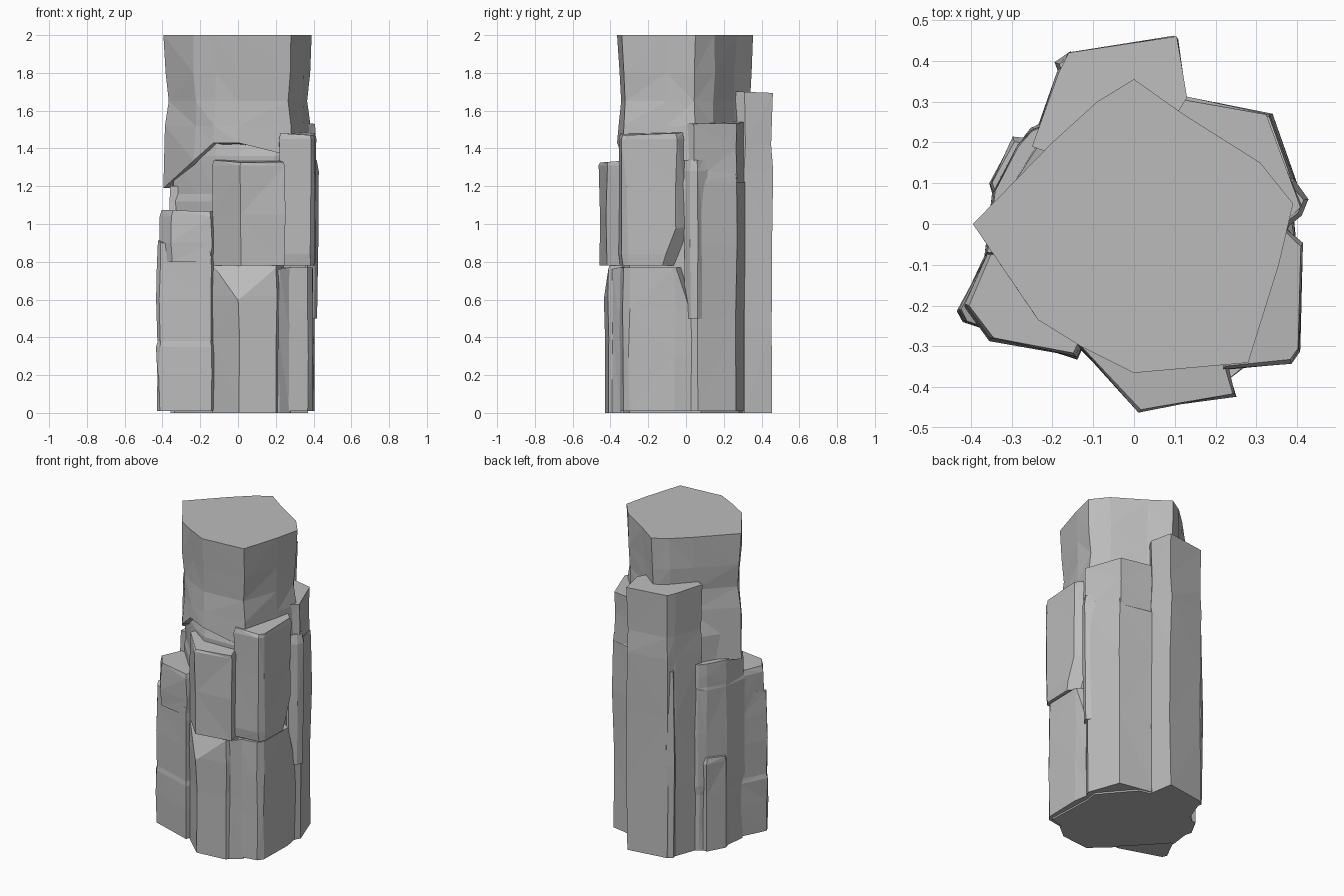
import bpy, bmesh, random
from mathutils import Vector

random.seed(4)
cube = bpy.data.objects.get("Cube")
if cube:
    bpy.data.objects.remove(cube)

stone = bpy.data.materials.new("grey stone")
stone.use_nodes = True
GREY = (0.5, 0.5, 0.5, 1)
stone.diffuse_color = GREY
stone.node_tree.nodes["Principled BSDF"].inputs["Base Color"].default_value = GREY


def block(name, outline, rings, tilt=(0, 0), base=None, rough=0.005, chips=()):
    """Loft an outline through (height, scale) rings, tilt its top, then slice off chips."""
    bm = bmesh.new()
    n = len(outline)
    cx = sum(p[0] for p in outline) / n
    cy = sum(p[1] for p in outline) / n
    loops = []
    for i, (z, s) in enumerate(rings):
        first, last = i == 0, i == len(rings) - 1
        loop = []
        for x, y in outline:
            h = z
            if last:
                h += tilt[0] * (x - cx) + tilt[1] * (y - cy)
            elif first and base:
                h = base(x, y)
            j = 0 if first or last else rough
            loop.append(bm.verts.new((cx + (x - cx) * s + random.uniform(-j, j),
                                      cy + (y - cy) * s + random.uniform(-j, j), h)))
        loops.append(loop)
    for a, b in zip(loops, loops[1:]):
        for k in range(n):
            m = (k + 1) % n
            bm.faces.new((a[k], a[m], b[m], b[k]))
    bm.faces.new(loops[-1])
    bm.faces.new(loops[0][::-1])
    bmesh.ops.triangulate(bm, faces=bm.faces[:])
    for point, normal in chips:
        cut = bmesh.ops.bisect_plane(bm, geom=bm.verts[:] + bm.edges[:] + bm.faces[:],
                                     plane_co=Vector(point), plane_no=Vector(normal),
                                     clear_outer=True)
        edges = [e for e in cut["geom_cut"] if isinstance(e, bmesh.types.BMEdge)]
        bmesh.ops.holes_fill(bm, edges=edges)
    bmesh.ops.recalc_face_normals(bm, faces=bm.faces[:])
    mesh = bpy.data.meshes.new(name)
    bm.to_mesh(mesh)
    bm.free()
    mesh.materials.append(stone)
    obj = bpy.data.objects.new(name, mesh)
    bpy.context.collection.objects.link(obj)
    return obj


def crown_base(x, y):
    """Arched underside of the overhanging crown, low along the back right."""
    if x < -.05 and y > -.02:
        return 1.19
    return 1.43 - 0.9 * max(0, -x - 0.13) - 0.25 * max(0, x)


# Crown and inner core
block("crown", [(0, .355), (-.09, .3), (-.2, .2), (-.395, 0), (-.235, -.235), (-.13, -.3),
                (0, -.365), (.28, -.34), (.355, -.1), (.39, .05), (.31, .15), (.12, .27)],
      [(1.4, 1), (1.52, .98), (1.65, .95), (1.8, .98), (2, 1)], base=crown_base, rough=.007)
block("core", [(0, .33), (-.1, .3), (-.25, .2), (-.33, .08), (-.355, -.05), (-.22, -.2),
               (-.13, -.28), (0, -.36), (.2, -.355), (.37, -.3), (.36, -.1), (.355, 0),
               (.37, .08), (.2, .28)],
      [(0, 1), (.4, 1.01), (.8, .98), (1.12, .99), (1.16, .96), (1.36, .96), (1.47, .88)])

# Front columns, split at mid height
front = [(.015, -.46), (.25, -.42), (.215, -.3), (-.1, -.2), (-.135, -.3)]
block("front_column_upper", front, [(.78, .98), (1.05, 1), (1.31, 1), (1.335, .96)],
      tilt=(0, .08))
block("front_column_lower", [(.005, -.43), (.2, -.41), (.26, -.3), (-.1, -.2), (-.135, -.3)],
      [(0, 1), (.4, 1.01), (.62, 1.02), (.78, 1)],
      chips=[((.02, -.435, .61), (-.3, -1, .5))])
block("front_rib", [(.15, -.405), (.22, -.39), (.275, -.345), (.3, -.2), (.12, -.2)],
      [(0, 1), (.4, .98), (.76, 1)], tilt=(.2, 0))

# Front corner column on the left side
corner = [(.22, -.355), (.385, -.338), (.405, -.31), (.412, -.05), (.37, -.01), (.2, -.05)]
block("left_corner_upper", corner, [(.78, .97), (.84, 1), (1.2, .99), (1.45, 1), (1.48, .96)],
      tilt=(-.06, .04), chips=[((.4, -.05, .95), (1, .9, -.35))])
block("left_corner_lower", [(.2, -.365), (.37, -.335), (.395, -.3), (.4, -.06), (.385, .03), (.2, 0)],
      [(.01, .98), (.3, 1.01), (.55, 1.01), (.77, .97)],
      chips=[((.4, .01, .55), (.6, 1, .3))])

# Wide lobe at the back left
block("back_left_lobe_upper", [(.1, .31), (.1, 0), (.36, -.01), (.41, .04), (.325, .27)],
      [(1.22, 1), (1.4, .99), (1.535, .99)], tilt=(-.03, 0))
block("back_left_lobe_lower", [(.1, .315), (.1, 0), (.37, -.01), (.41, .06), (.335, .27)],
      [(.01, .96), (.5, .98), (.9, 1), (1.22, 1.02), (1.27, .95)], tilt=(.1, -.1))
block("left_sliver", [(.36, -.02), (.41, .02), (.43, .065), (.39, .11), (.33, .05)],
      [(.5, .75), (.9, .85), (1.28, 1), (1.34, .7)])

# Tall column at the back
block("back_column", [(.105, .46), (-.16, .42), (-.185, .37), (-.25, .19), (0, .1), (.13, .31)],
      [(0, .97), (.45, .99), (.9, 1), (1.28, .98), (1.42, .96), (1.7, 1)], tilt=(0, -.04))
block("back_sliver", [(-.15, .42), (-.19, .395), (-.18, .36), (-.1, .35)],
      [(0, .9), (.6, 1), (1.2, .8)])

# Stacked blocks at the front right corner
right = [(-.14, -.325), (-.12, -.28), (-.2, -.05), (-.355, -.06), (-.415, -.2), (-.35, -.285)]
block("right_corner_top", right, [(.8, .98), (.9, 1), (1.04, .99), (1.07, .93)], tilt=(-.03, 0))
tall = [(-.14, -.33), (-.12, -.28), (-.2, -.05), (-.35, -.05), (-.43, -.21), (-.415, -.24)]
block("right_corner_middle", tall, [(.38, .98), (.6, 1), (.77, .99), (.9, .96)],
      tilt=(-.1, .25))
block("right_corner_base", tall, [(.01, .99), (.2, 1), (.35, 1.01), (.385, .95)])

# Low ledges on the right side
block("right_ledge", [(-.2, .2), (-.295, .21), (-.355, .1), (-.34, .05), (-.2, .05)],
      [(0, 1), (.35, .99), (.56, 1), (.6, .9)], tilt=(.15, 0))
slab = [(-.15, .28), (-.25, .235), (-.285, .195), (-.345, .08), (-.365, -.08), (-.2, -.1)]
block("right_slab_lower", slab, [(0, .93), (.36, .94), (.42, .99), (.75, 1), (1.03, .98), (1.05, .95)])
block("right_slab_upper", slab, [(1.05, .97), (1.12, .97), (1.2, .94)])
